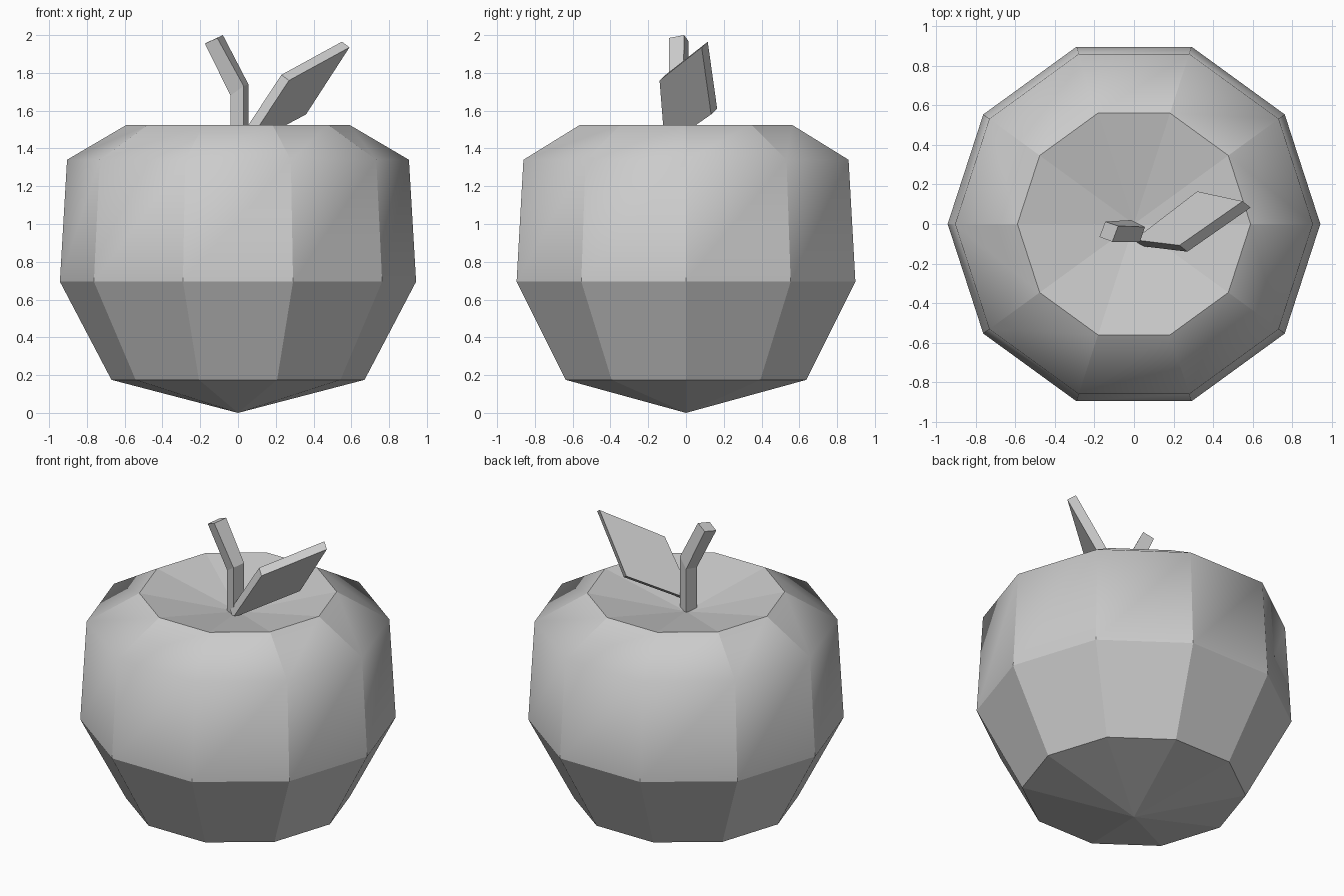
import bpy
import bmesh
from math import cos, sin, tau
from mathutils import Vector

SIDES = 10
SHOULDER_Z = 1.34

if "Cube" in bpy.data.objects:
    bpy.data.objects.remove(bpy.data.objects["Cube"])

grey = bpy.data.materials.new("plain grey")
grey.use_nodes = True
grey.diffuse_color = (0.6, 0.6, 0.6, 1)
grey.node_tree.nodes["Principled BSDF"].inputs["Base Color"].default_value = (0.6, 0.6, 0.6, 1)


def loft(name, rings, caps=True):
    """Skin a stack of point rings; a ring of one point closes to a tip."""
    bm = bmesh.new()
    loops = [[bm.verts.new(p) for p in ring] for ring in rings]
    for low, high in zip(loops, loops[1:]):
        count = max(len(low), len(high))
        for i in range(count):
            j = (i + 1) % count
            if len(low) == 1:
                bm.faces.new((low[0], high[j], high[i]))
            elif len(high) == 1:
                bm.faces.new((low[i], low[j], high[0]))
            else:
                bm.faces.new((low[i], low[j], high[j], high[i]))
    if caps:
        bm.faces.new(loops[0][::-1])
        bm.faces.new(loops[-1])
    bmesh.ops.recalc_face_normals(bm, faces=bm.faces)
    mesh = bpy.data.meshes.new(name)
    bm.to_mesh(mesh)
    bm.free()
    mesh.materials.append(grey)
    obj = bpy.data.objects.new(name, mesh)
    bpy.context.collection.objects.link(obj)
    return obj


def ring(radius, z):
    if radius == 0:
        return [(0, 0, z)]
    return [(radius * cos(tau * i / SIDES), radius * sin(tau * i / SIDES), z)
            for i in range(SIDES)]


# Fruit body: ten-sided lathe with a pointed base and a dished top
profile = [(0, 0), (0.67, 0.175), (0.943, 0.695), (0.905, SHOULDER_Z),
           (0.59, 1.525), (0, 1.4)]
body = loft("fruit_body", [ring(r, z) for r, z in profile], caps=False).data

# Facets stay flat except around the softly rounded shoulder
body.polygons.foreach_set("use_smooth", [True] * len(body.polygons))
normals = [Vector()] * len(body.loops)
for face in body.polygons:
    for index in face.loop_indices:
        vert = body.vertices[body.loops[index].vertex_index]
        soft = abs(vert.co.z - SHOULDER_Z) < 0.01
        normals[index] = vert.normal.copy() if soft else face.normal.copy()
body.normals_split_custom_set(normals)

# Stem: square bar, upright and then bent towards the right
foot = [(-0.04, -0.055), (0.03, -0.09), (0.055, -0.015), (-0.015, 0.02)]
bend_heights = [1.68, 1.73, 1.74, 1.69]
tip = [(-0.175, -0.065, 1.955), (-0.11, -0.09, 1.985),
       (-0.08, -0.01, 2.0), (-0.145, 0.012, 1.97)]
loft("stem", [[(x, y, 1.38) for x, y in foot],
              [(x, y, z) for (x, y), z in zip(foot, bend_heights)], tip])

# Leaf: thick four-cornered plate leaning away from the stem
upper = [Vector(p) for p in ((0.0, -0.08, 1.44), (0.23, -0.108, 1.79),
                             (0.55, 0.115, 1.965), (0.32, 0.165, 1.61))]
thickness = Vector((0.04, -0.032, -0.03))
loft("leaf", [[p + thickness for p in upper], upper])
